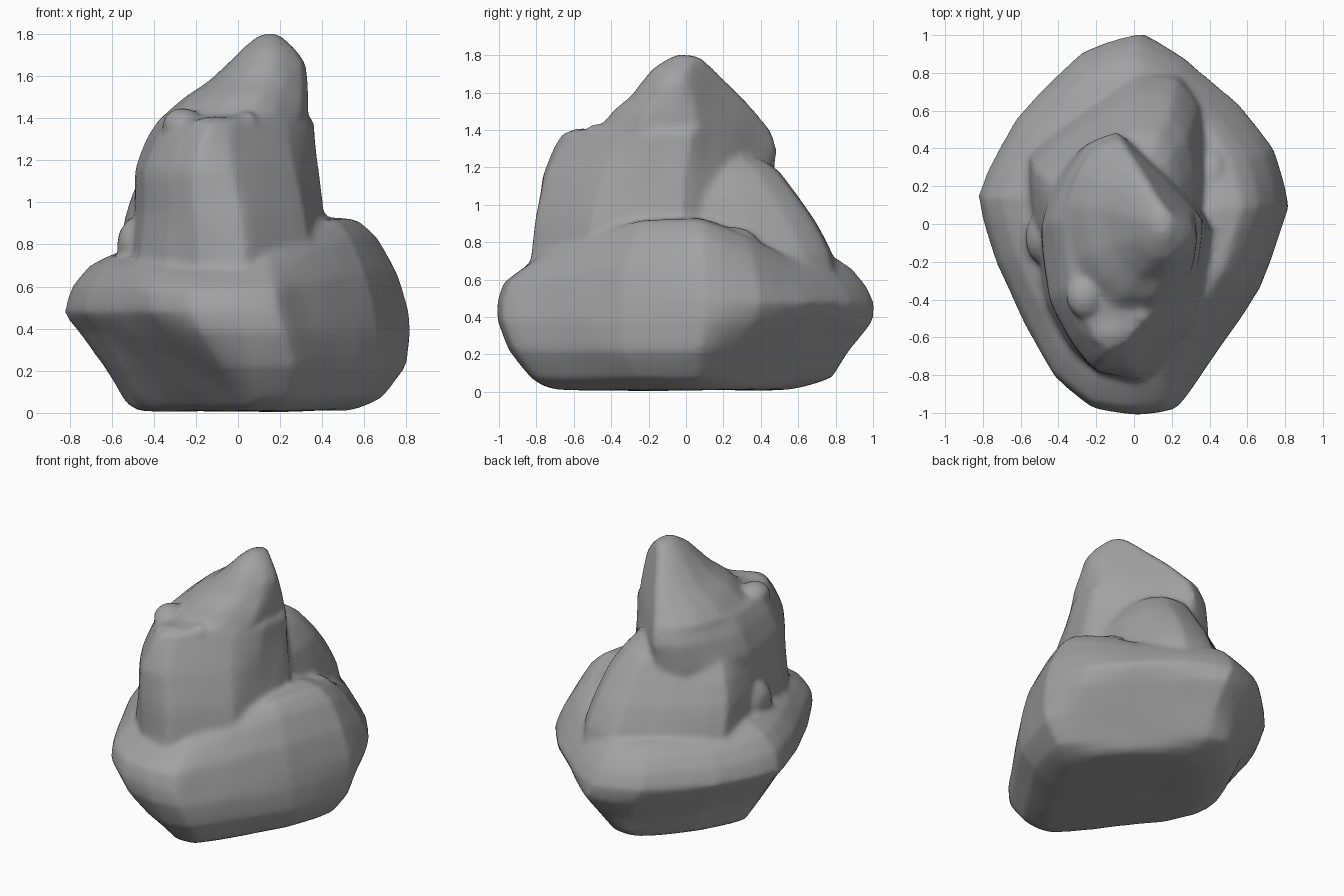
import bpy, bmesh, math
from mathutils import Vector, noise

if "Cube" in bpy.data.objects:
    bpy.data.objects.remove(bpy.data.objects["Cube"])

stone = bpy.data.materials.new("grey stone")
stone.use_nodes = True
stone.diffuse_color = (0.36, 0.36, 0.36, 1)
stone.node_tree.nodes["Principled BSDF"].inputs["Base Color"].default_value = (0.36, 0.36, 0.36, 1)

rock = bmesh.new()  # collects every part before they are fused


def add_part(bm):
    """Add one closed part to the rock."""
    bmesh.ops.recalc_face_normals(bm, faces=bm.faces)
    part = bpy.data.meshes.new("part")
    bm.to_mesh(part)
    bm.free()
    rock.from_mesh(part)
    bpy.data.meshes.remove(part)


def trim(p, direction, limit):
    """Press a point back behind a flat facet."""
    d = Vector((*direction, 0)).normalized()
    return p - d * max(0, p.dot(d) - limit)


def ramp(z, stops):
    """Piecewise linear value from (z, value) stops."""
    for (z0, a), (z1, b) in zip(stops, stops[1:]):
        if z <= z1:
            return a + (b - a) * max(0, z - z0) / (z1 - z0)
    return stops[-1][1]


def boulder(outline, levels, shape=lambda p: p):
    """Loft one outline through levels of (z, x min, x max, y min, y max)."""
    xs, ys = zip(*outline)
    bm = bmesh.new()
    rings = []
    for z, x0, x1, y0, y1 in levels:
        ring = []
        for px, py in outline:
            x = x0 + (x1 - x0) * (px - min(xs)) / (max(xs) - min(xs))
            y = y0 + (y1 - y0) * (py - min(ys)) / (max(ys) - min(ys))
            ring.append(bm.verts.new(shape(Vector((x, y, z)))))
        rings.append(ring)
    n = len(outline)
    for a, b in zip(rings, rings[1:]):
        for i in range(n):
            j = (i + 1) % n
            bm.faces.new((a[i], a[j], b[j], b[i]))
    caps = [bm.faces.new(rings[0]), bm.faces.new(rings[-1])]
    bmesh.ops.poke(bm, faces=caps)
    bmesh.ops.subdivide_edges(bm, edges=bm.edges[:], cuts=2, use_grid_fill=True)
    bmesh.ops.smooth_vert(bm, verts=bm.verts[:], factor=0.5,
                          use_axis_x=True, use_axis_y=True, use_axis_z=True)
    add_part(bm)


def lump(place, size):
    bm = bmesh.new()
    bmesh.ops.create_icosphere(bm, subdivisions=3, radius=1)
    bmesh.ops.scale(bm, vec=size, verts=bm.verts)
    bmesh.ops.translate(bm, vec=place, verts=bm.verts)
    add_part(bm)


def base_shape(p):
    """Raise a ledge on the +x side and undercut two corners."""
    side = min(1, p.x / 0.4) if p.x > 0 else min(0.25, -p.x * 0.4)
    ridge = side * math.exp(-((p.y + 0.2) / 0.58) ** 4)
    lift = 0.21 * ridge * min(1, max(0, (p.z - 0.5) / 0.18))
    p = trim(p, (-0.8, -0.6), 0.40 + 0.9 * p.z)
    p = trim(p, (1, 1), 0.50 + 0.75 * p.z)
    return p + Vector((0, 0, lift))


def spire_shape(p):
    """Flatten three corners of the spire into steep facets."""
    z = p.z
    p = trim(p, (1, 1), ramp(z, [(0.9, 0.34), (1.25, 0.30), (1.4, 0.275), (1.6, 0.23), (1.78, 0.18)]))
    p = trim(p, (1, -1), ramp(z, [(0.8, 0.62), (1.1, 0.54), (1.38, 0.42), (1.6, 0.34), (1.75, 0.25)]))
    return trim(p, (-1, -1), ramp(z, [(1.15, 0.70), (1.3, 0.63), (1.4, 0.56)]))


# Wide base
base_outline = [(0.03, 1), (-0.27, 0.91), (-0.63, 0.55), (-0.82, 0.15), (-0.72, -0.2),
                (-0.57, -0.52), (-0.42, -0.82), (-0.22, -0.97), (0, -1), (0.2, -0.97),
                (0.32, -0.8), (0.65, -0.33), (0.81, 0.1), (0.74, 0.4), (0.55, 0.63), (0.27, 0.88)]
boulder(base_outline, [
    (0.01, -0.50, 0.54, -0.74, 0.58),
    (0.07, -0.56, 0.73, -0.83, 0.87),
    (0.22, -0.65, 0.82, -0.95, 0.93),
    (0.38, -0.76, 0.83, -1.01, 1.01),
    (0.48, -0.84, 0.82, -1.01, 1.01),
    (0.58, -0.80, 0.76, -0.98, 0.96),
    (0.66, -0.71, 0.67, -0.87, 0.89),
    (0.72, -0.59, 0.58, -0.77, 0.80),
    (0.74, -0.42, 0.42, -0.62, 0.66)], base_shape)

# Sloping rock behind the spire
boulder([(0, 0.77), (-0.25, 0.6), (-0.55, 0.37), (-0.53, 0.05), (-0.3, -0.2),
         (0.2, -0.2), (0.36, 0.1), (0.35, 0.4), (0.3, 0.62), (0.2, 0.75)], [
    (0.55, -0.58, 0.42, -0.25, 0.84),
    (0.74, -0.57, 0.40, -0.25, 0.79),
    (0.92, -0.55, 0.37, -0.25, 0.69),
    (1.06, -0.50, 0.33, -0.22, 0.59),
    (1.18, -0.43, 0.26, -0.20, 0.50),
    (1.25, -0.36, 0.20, -0.20, 0.40)])

# Tall spire with a flat step at the front
boulder([(-0.12, 0.5), (-0.28, 0.43), (-0.42, 0.25), (-0.5, 0), (-0.45, -0.4),
         (-0.34, -0.62), (-0.22, -0.77), (0, -0.8), (0.15, -0.72), (0.3, -0.5),
         (0.33, -0.25), (0.37, 0), (0.28, 0.2), (0.18, 0.36), (0.05, 0.48)], [
    (0.60, -0.54, 0.46, -0.88, 0.45),
    (0.75, -0.52, 0.44, -0.83, 0.46),
    (0.95, -0.50, 0.41, -0.81, 0.47),
    (1.15, -0.50, 0.39, -0.80, 0.48),
    (1.30, -0.44, 0.375, -0.75, 0.50),
    (1.39, -0.38, 0.37, -0.70, 0.48),
    (1.41, -0.36, 0.365, -0.47, 0.47),
    (1.50, -0.26, 0.36, -0.40, 0.39),
    (1.58, -0.14, 0.35, -0.30, 0.32),
    (1.66, -0.05, 0.335, -0.24, 0.24),
    (1.73, 0.02, 0.28, -0.18, 0.16),
    (1.78, 0.08, 0.22, -0.10, 0.09),
    (1.80, 0.12, 0.19, -0.06, 0.04)], spire_shape)

# Loose lumps along the step, in the side crevice and beside the back rock
lump((0.04, -0.48, 1.36), (0.06, 0.07, 0.07))
lump((-0.12, -0.56, 1.34), (0.13, 0.1, 0.07))
lump((-0.26, -0.38, 1.36), (0.1, 0.12, 0.09))
lump((0.42, 0.25, 0.76), (0.1, 0.15, 0.12))
lump((-0.48, -0.06, 0.80), (0.09, 0.15, 0.13))

# Weather the surface and fuse all parts into one skin
for v in rock.verts:
    v.co += noise.noise_vector(v.co * 3.5) * 0.01
    v.co.z = max(v.co.z, 0)
mesh = bpy.data.meshes.new("rock")
rock.to_mesh(mesh)
rock.free()
mesh.materials.append(stone)
obj = bpy.data.objects.new("rock", mesh)
bpy.context.collection.objects.link(obj)
fuse = obj.modifiers.new("fuse", "REMESH")
fuse.mode = "VOXEL"
fuse.voxel_size = 0.02
fuse.use_smooth_shade = True
soften = obj.modifiers.new("soften", "SMOOTH")
soften.factor = 0.5
soften.iterations = 4
